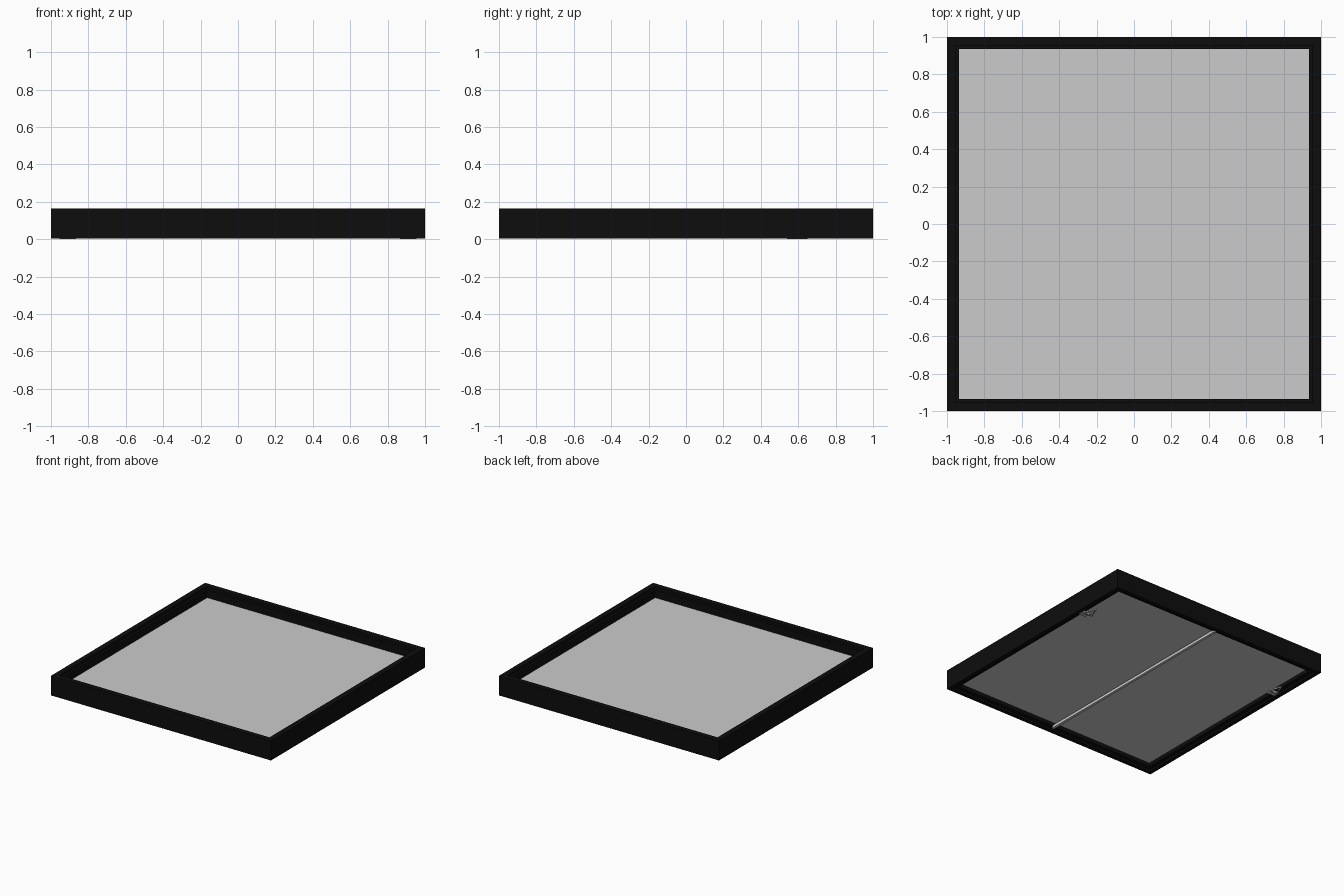
import bpy, bmesh, math

if "Cube" in bpy.data.objects:
    bpy.data.objects.remove(bpy.data.objects["Cube"])


def material(name, rgb):
    m = bpy.data.materials.new(name)
    m.diffuse_color = (*rgb, 1)
    m.use_nodes = True
    m.node_tree.nodes["Principled BSDF"].inputs["Base Color"].default_value = m.diffuse_color
    return m


BLACK = material("black_wood", (0.004, 0.004, 0.004))
PALE = material("pale_grey", (0.6, 0.6, 0.6))
METAL = material("grey_metal", (0.45, 0.45, 0.45))


def finish(name, bm, mat):
    bmesh.ops.recalc_face_normals(bm, faces=bm.faces)
    me = bpy.data.meshes.new(name)
    bm.to_mesh(me)
    bm.free()
    me.materials.append(mat)
    ob = bpy.data.objects.new(name, me)
    bpy.context.collection.objects.link(ob)
    return ob


def add_box(bm, x, y, z):
    """Box from (min, max) pairs."""
    r = bmesh.ops.create_cube(bm, size=1)
    for v in r["verts"]:
        v.co = [(p[0] + p[1]) / 2 + c * (p[1] - p[0]) for p, c in zip((x, y, z), v.co)]


def box(name, x, y, z, mat):
    bm = bmesh.new()
    add_box(bm, x, y, z)
    return finish(name, bm, mat)


# Mitred frame: stepped moulding profile (half width, height) swept round a square
profile = [(1, 0.004), (1, 0.165), (0.955, 0.165), (0.955, 0.145),
           (0.935, 0.145), (0.935, 0.02), (0.968, 0.02), (0.968, 0.004)]
bm = bmesh.new()
rings = [[bm.verts.new((sx * r, sy * r, z)) for r, z in profile]
         for sx, sy in ((-1, -1), (1, -1), (1, 1), (-1, 1))]
n = len(profile)
for i in range(4):
    a, b = rings[i], rings[(i + 1) % 4]
    for j in range(n):
        k = (j + 1) % n
        bm.faces.new((a[j], b[j], b[k], a[k]))
finish("frame", bm, BLACK)

# Recessed panel and the brace behind it
box("panel", (-0.937, 0.937), (-0.937, 0.937), (0.05, 0.085), PALE)
box("rear_brace", (-0.011, 0.011), (-0.95, 0.95), (0.008, 0.03), PALE)

# Hangers: a strap screwed to the frame ledge with a triangular ring
for side, label in ((-1, "left"), (1, "right")):
    bm = bmesh.new()
    add_box(bm, sorted((side * 0.9, side * 0.96)), (0.5, 0.55), (0.006, 0.02))
    finish("hanger_strap_" + label, bm, METAL)

    bm = bmesh.new()
    outer = [(0.867, 0.54), (0.955, 0.54), (0.911, 0.65)]
    cx, cy = 0.911, 0.577
    loops = []
    for scale in (1, 0.75):
        for z in (0.0, 0.01):
            loops.append([bm.verts.new((side * (cx + (x - cx) * scale),
                                        cy + (y - cy) * scale, z)) for x, y in outer])
    o0, o1, i0, i1 = loops
    for p, q in ((o0, o1), (o1, i1), (i1, i0), (i0, o0)):
        for i in range(3):
            j = (i + 1) % 3
            bm.faces.new((p[i], p[j], q[j], q[i]))
    finish("hanger_ring_" + label, bm, METAL)
